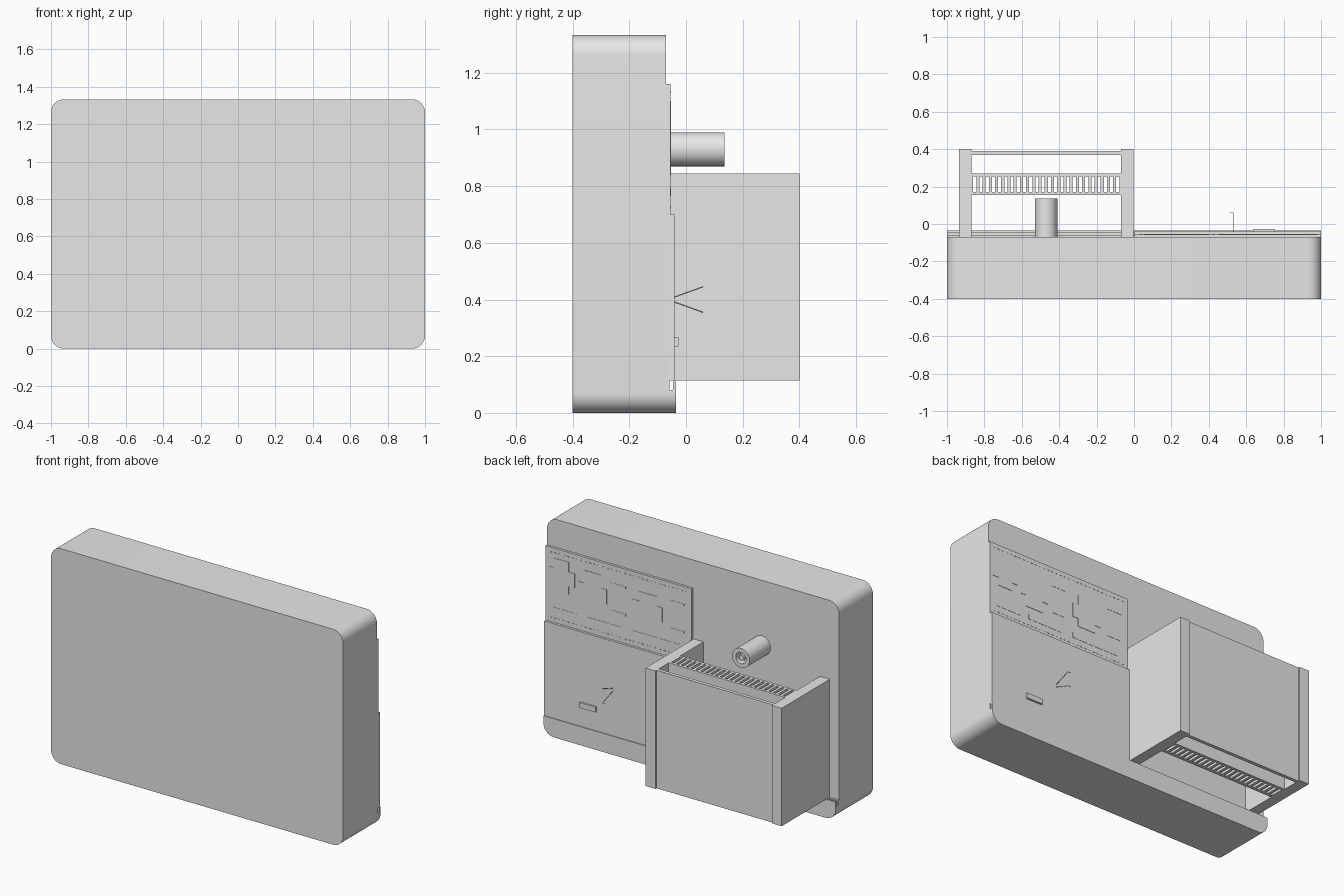
import bpy, bmesh, math
from mathutils import Matrix, Vector

cube = bpy.data.objects.get("Cube")
if cube:
    bpy.data.objects.remove(cube, do_unlink=True)

grey = bpy.data.materials.new("light grey")
grey.use_nodes = True
grey.diffuse_color = (0.8, 0.8, 0.8, 1)
grey.node_tree.nodes["Principled BSDF"].inputs["Base Color"].default_value = (0.8, 0.8, 0.8, 1)


def finish(name, bm, smooth=False):
    bmesh.ops.recalc_face_normals(bm, faces=bm.faces)
    mesh = bpy.data.meshes.new(name)
    bm.to_mesh(mesh)
    bm.free()
    mesh.materials.append(grey)
    obj = bpy.data.objects.new(name, mesh)
    bpy.context.collection.objects.link(obj)
    if smooth:
        bpy.ops.object.select_all(action='DESELECT')
        obj.select_set(True)
        bpy.context.view_layer.objects.active = obj
        bpy.ops.object.shade_smooth_by_angle(angle=math.radians(30))
    return obj


def add_box(bm, xs, ys, zs):
    size = [b - a for a, b in (xs, ys, zs)]
    mid = [(a + b) / 2 for a, b in (xs, ys, zs)]
    bmesh.ops.create_cube(bm, size=1, matrix=Matrix.Translation(mid) @ Matrix.Diagonal((*size, 1)))


def boxes(name, *items):
    bm = bmesh.new()
    for item in items:
        add_box(bm, *item)
    return finish(name, bm)


def extrude_outline(name, outline, y0, y1):
    bm = bmesh.new()
    face = bm.faces.new([bm.verts.new((x, y0, z)) for x, z in outline])
    made = bmesh.ops.extrude_face_region(bm, geom=[face])["geom"]
    moved = [g for g in made if isinstance(g, bmesh.types.BMVert)]
    bmesh.ops.translate(bm, verts=moved, vec=(0, y1 - y0, 0))
    return finish(name, bm, True)


def arc(cx, cz, r, start, steps=10):
    angles = [math.radians(start + 90 * i / steps) for i in range(steps + 1)]
    return [(cx + r * math.cos(a), cz + r * math.sin(a)) for a in angles]


# Main case with rounded corners, and the lip along its bottom edge
H, R, BACK = 1.333, 0.07, -0.07
lower = arc(R - 1, R, R, 180) + arc(1 - R, R, R, 270)
upper = arc(1 - R, H - R, R, 0) + arc(R - 1, H - R, R, 90)
extrude_outline("case", lower + upper, -0.4, BACK)
extrude_outline("bottom_lip", lower + [(1, 0.08), (-1, 0.08)], BACK, -0.035)
boxes("lip_rails", ((-1, 1), (BACK, -0.058), (0.08, 0.115)),
      ((-1, 1), (-0.046, -0.035), (0.08, 0.115)))

# Lower cover panel and upper circuit board
boxes("cover_panel", ((0, 1), (BACK, -0.04), (0.115, 0.70)))
boxes("circuit_board", ((0, 1), (BACK, -0.055), (0.70, 1.16)))

# Low components on the board: body, flanking tabs and pin rows
chips = []
for cx, cz, w, h in ((0.68, 0.96, 0.12, 0.24), (0.30, 0.95, 0.12, 0.2), (0.89, 1.0, 0.1, 0.2)):
    chips.append(((cx - w / 2, cx + w / 2), (-0.055, -0.0525), (cz - h / 2, cz + h / 2)))
    for side in (-1, 1):
        x = cx + side * (w / 2 + 0.02)
        chips.append(((x - 0.02, x + 0.02), (-0.055, -0.0525), (cz - 0.05, cz + 0.04)))
for cx in (0.1, 0.5):
    for cz in (0.87, 1.04):
        chips.append(((cx - 0.05, cx + 0.05), (-0.055, -0.0535), (cz, cz + 0.012)))
for x0, x1 in ((0.08, 0.4), (0.48, 0.72), (0.78, 0.95)):
    chips.append(((x0, x1), (-0.055, -0.0535), (0.765, 0.795)))
boxes("board_components", *chips)
pins = []
for i in range(32):
    x = 0.03 + i * 0.03
    for z in (0.725, 1.13):
        pins.append(((x, x + 0.012), (-0.055, -0.053), (z, z + 0.005)))
boxes("board_pins", *pins)

# Switch on the cover panel
boxes("switch", ((0.64, 0.75), (-0.06, -0.027), (0.235, 0.267)))

# Forked thin wires standing out of the panel
bm = bmesh.new()
for side in (-1, 1):
    a, b = Vector((0.53, -0.065, 0.4)), Vector((0.53, 0.06, 0.4 + side * 0.045))
    for p, q in ((a, b), (b, b - Vector((0.02, 0, 0)))):
        turn = (q - p).to_track_quat('Z', 'Y').to_matrix().to_4x4()
        bmesh.ops.create_cone(bm, cap_ends=True, segments=6, radius1=0.002, radius2=0.002,
                              depth=(q - p).length, matrix=Matrix.Translation((p + q) / 2) @ turn)
finish("forked_wires", bm)

# Rear frame: side plates, outer plate and slotted vent block
ZS = (0.115, 0.845)
for name, xs in (("frame_side_right", (-0.935, -0.868)), ("frame_side_left", (-0.07, -0.003))):
    boxes(name, (xs, (BACK, 0.4), ZS))
INNER = (-0.868, -0.07)
boxes("frame_outer_plate", (INNER, (0.368, 0.39), ZS))
vent = [(INNER, (0.155, 0.17), ZS), (INNER, (0.255, 0.27), ZS)]
slots = 24
pitch = (INNER[1] - INNER[0]) / slots
for i in range(slots + 1):
    x = INNER[0] + i * pitch
    lo, hi = max(x - pitch / 4, INNER[0]), min(x + pitch / 4, INNER[1])
    vent.append(((lo, hi), (0.17, 0.255), ZS))
boxes("vent_block", *vent)

# Round socket: a lathed profile with a ring recess and a centre pin
profile = [(0.06, BACK), (0.06, 0.135), (0.035, 0.135), (0.035, 0.09),
           (0.018, 0.09), (0.018, 0.13), (0, 0.13)]
bm = bmesh.new()
verts = [bm.verts.new((r, y, 0)) for r, y in profile]
edges = [bm.edges.new(pair) for pair in zip(verts, verts[1:])]
bmesh.ops.spin(bm, geom=verts + edges, cent=(0, 0, 0), axis=(0, 1, 0), angle=math.tau, steps=32)
bmesh.ops.remove_doubles(bm, verts=bm.verts, dist=0.0001)
bmesh.ops.translate(bm, verts=bm.verts, vec=(-0.47, 0, 0.93))
finish("round_socket", bm, True)
